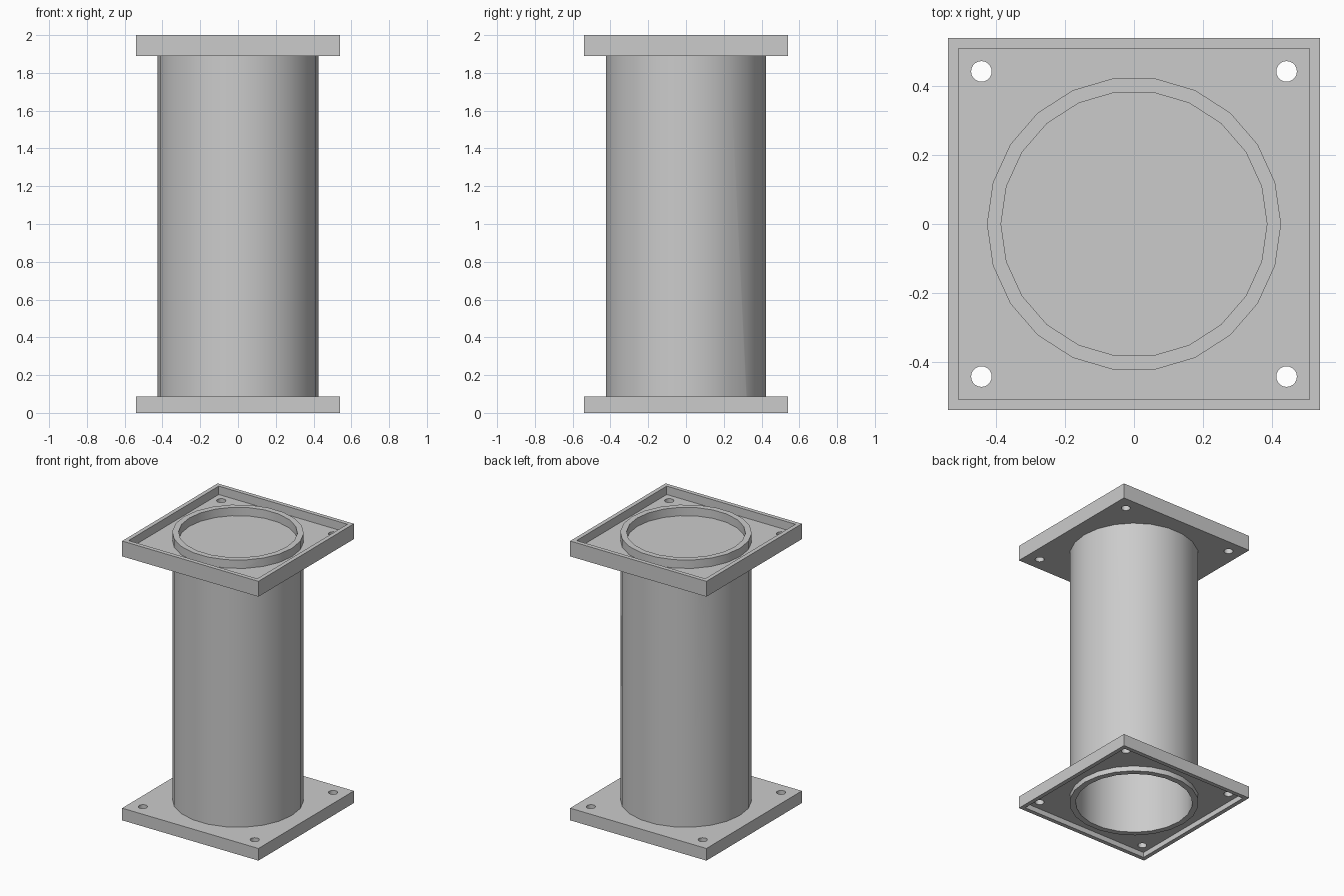
import bpy
from math import radians

cube = bpy.data.objects.get("Cube")
if cube:
    bpy.data.objects.remove(cube, do_unlink=True)

grey = bpy.data.materials.new("plain grey")
grey.use_nodes = True
colour = (0.6, 0.6, 0.6, 1)
grey.diffuse_color = colour
grey.node_tree.nodes["Principled BSDF"].inputs["Base Color"].default_value = colour

HALF, RIM = 0.54, 0.03          # flange half width and rim thickness
OUTER, INNER = 0.427, 0.386     # tube radii
HOLE_AT, HOLE_R = 0.443, 0.03   # bolt holes
SIDES = 22
LOW, FLOOR_LOW = 0.087, 0.037   # lower flange: top face, recess depth
HIGH, FLOOR_HIGH = 1.89, 1.94   # upper flange: underside, recess floor


def finish(obj, name, helper=False):
    obj.name = name
    obj.data.materials.append(grey)
    obj.hide_render = helper
    return obj


def box(name, half, z0, z1, helper=False):
    bpy.ops.mesh.primitive_cube_add(size=1, location=(0, 0, (z0 + z1) / 2))
    obj = bpy.context.object
    obj.scale = (2 * half, 2 * half, z1 - z0)
    bpy.ops.object.transform_apply(location=True, rotation=False, scale=True)
    return finish(obj, name, helper)


def cylinder(name, radius, z0, z1, x=0, y=0, sides=SIDES, helper=False):
    # Turned so that a corner lies on the x axis
    bpy.ops.mesh.primitive_cylinder_add(
        vertices=sides, radius=radius, depth=z1 - z0,
        location=(x, y, (z0 + z1) / 2), rotation=(0, 0, radians(90)))
    bpy.ops.object.transform_apply(location=True, rotation=True, scale=True)
    return finish(bpy.context.object, name, helper)


def combine(target, other, operation):
    mod = target.modifiers.new(operation.lower(), "BOOLEAN")
    mod.operation = operation
    mod.solver = "EXACT"
    mod.object = other
    bpy.context.view_layer.objects.active = target
    bpy.ops.object.modifier_apply(modifier=mod.name)
    bpy.data.objects.remove(other, do_unlink=True)


# Flanges, each hollowed from its outer side
lower = box("lower_flange", HALF, 0, LOW)
combine(lower, box("recess", HALF - RIM, -0.1, FLOOR_LOW, True), "DIFFERENCE")
upper = box("upper_flange", HALF, HIGH, 2)
combine(upper, box("recess", HALF - RIM, FLOOR_HIGH, 2.1, True), "DIFFERENCE")

# Bolt holes in every corner
for flange in (lower, upper):
    for x in (-HOLE_AT, HOLE_AT):
        for y in (-HOLE_AT, HOLE_AT):
            drill = cylinder("drill", HOLE_R, -0.5, 2.5, x, y, 20, True)
            combine(flange, drill, "DIFFERENCE")

# Tube passes through both flanges and stands up inside each recess
column = cylinder("column", OUTER, 0, 2)
combine(column, lower, "UNION")
combine(column, upper, "UNION")

# Bore open at the bottom, shallow socket at the top
combine(column, cylinder("bore", INNER, -0.1, HIGH, helper=True), "DIFFERENCE")
combine(column, cylinder("socket", INNER, FLOOR_HIGH, 2.1, helper=True), "DIFFERENCE")

column.name = "flanged_column"
bpy.ops.object.select_all(action="DESELECT")
column.select_set(True)
bpy.context.view_layer.objects.active = column
bpy.ops.object.shade_smooth_by_angle(angle=radians(30))
